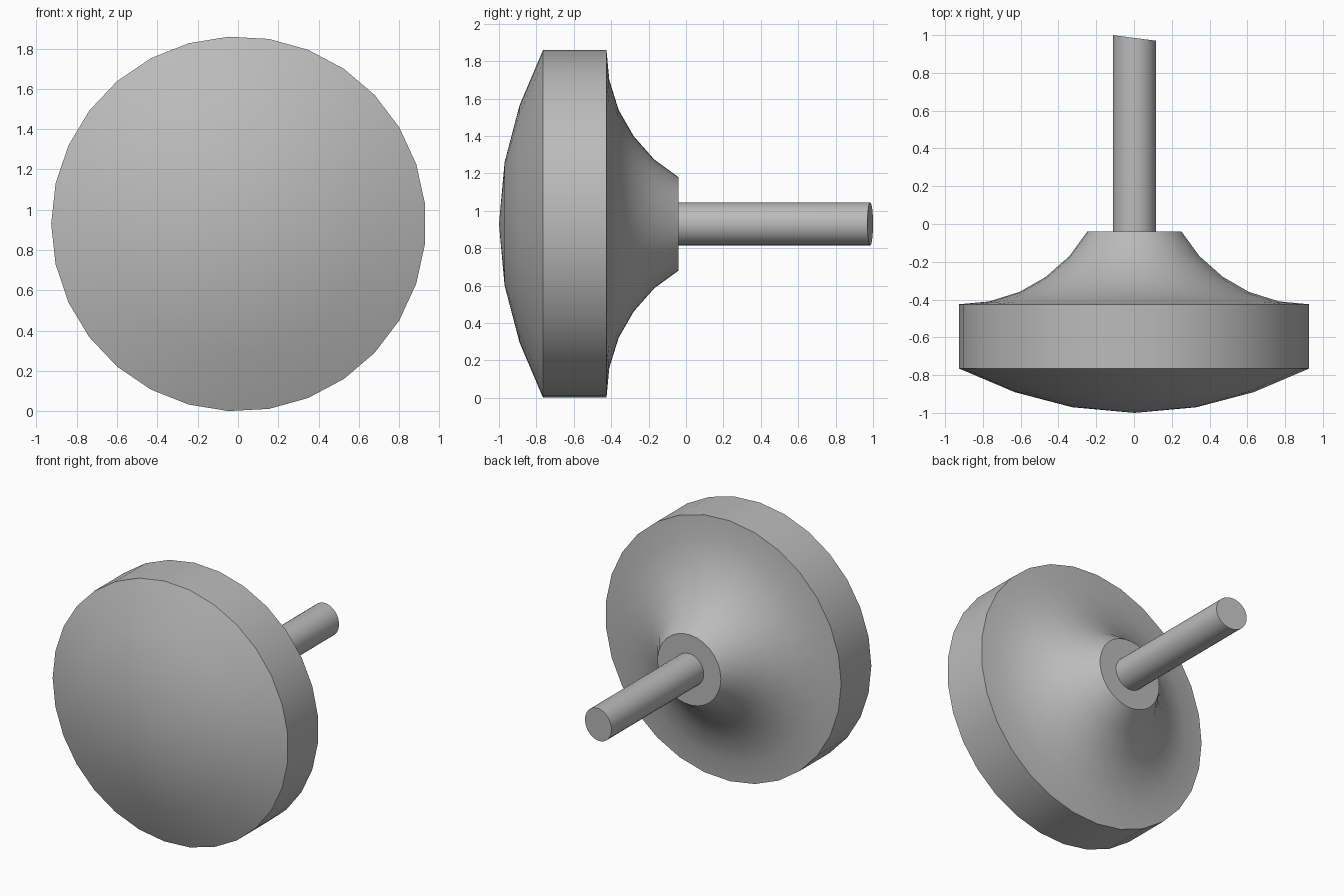
import bpy, bmesh, math
from mathutils import Vector

cube = bpy.data.objects.get("Cube")
if cube:
    bpy.data.objects.remove(cube, do_unlink=True)

SIDES = 29
CENTRE = Vector((0.003, 0, 0.93))

grey = bpy.data.materials.new("plain grey")
grey.use_nodes = True
colour = (0.5, 0.5, 0.5, 1)
grey.diffuse_color = colour
grey.node_tree.nodes["Principled BSDF"].inputs["Base Color"].default_value = colour


def lathe(name, profile, slant=0.0):
    """Turn (y, radius) points about the y axis; slant tilts the last ring."""
    bm = bmesh.new()
    rings = []
    for i, (y, r) in enumerate(profile):
        tilt = slant if i >= len(profile) - 2 else 0.0
        if r == 0:
            rings.append([bm.verts.new(CENTRE + Vector((0, y, 0)))] * SIDES)
            continue
        ring = []
        for k in range(SIDES):
            a = math.pi + math.tau * k / SIDES
            x, z = r * math.cos(a), r * math.sin(a)
            ring.append(bm.verts.new(CENTRE + Vector((x, y - tilt * x, z))))
        rings.append(ring)
    for a, b in zip(rings, rings[1:]):
        for k in range(SIDES):
            n = (k + 1) % SIDES
            corners = dict.fromkeys((a[k], a[n], b[n], b[k]))
            bm.faces.new(list(corners))
    bmesh.ops.recalc_face_normals(bm, faces=bm.faces)
    mesh = bpy.data.meshes.new(name)
    bm.to_mesh(mesh)
    bm.free()
    mesh.materials.append(grey)
    obj = bpy.data.objects.new(name, mesh)
    bpy.context.collection.objects.link(obj)
    bpy.ops.object.select_all(action='DESELECT')
    obj.select_set(True)
    bpy.context.view_layer.objects.active = obj
    bpy.ops.object.shade_smooth_by_angle(angle=math.radians(30))
    return obj


# Domed front, straight rim and concave back narrowing to a flat collar
lathe("domed_head", [
    (-1.0, 0), (-0.97, 0.33), (-0.89, 0.635), (-0.765, 0.93),
    (-0.425, 0.93), (-0.41, 0.77), (-0.36, 0.61), (-0.28, 0.47),
    (-0.17, 0.345), (-0.04, 0.25), (-0.04, 0)])

# Round stem with a slightly slanted end
lathe("stem", [(-0.06, 0), (-0.06, 0.115), (0.985, 0.115), (0.985, 0)], slant=0.13)
